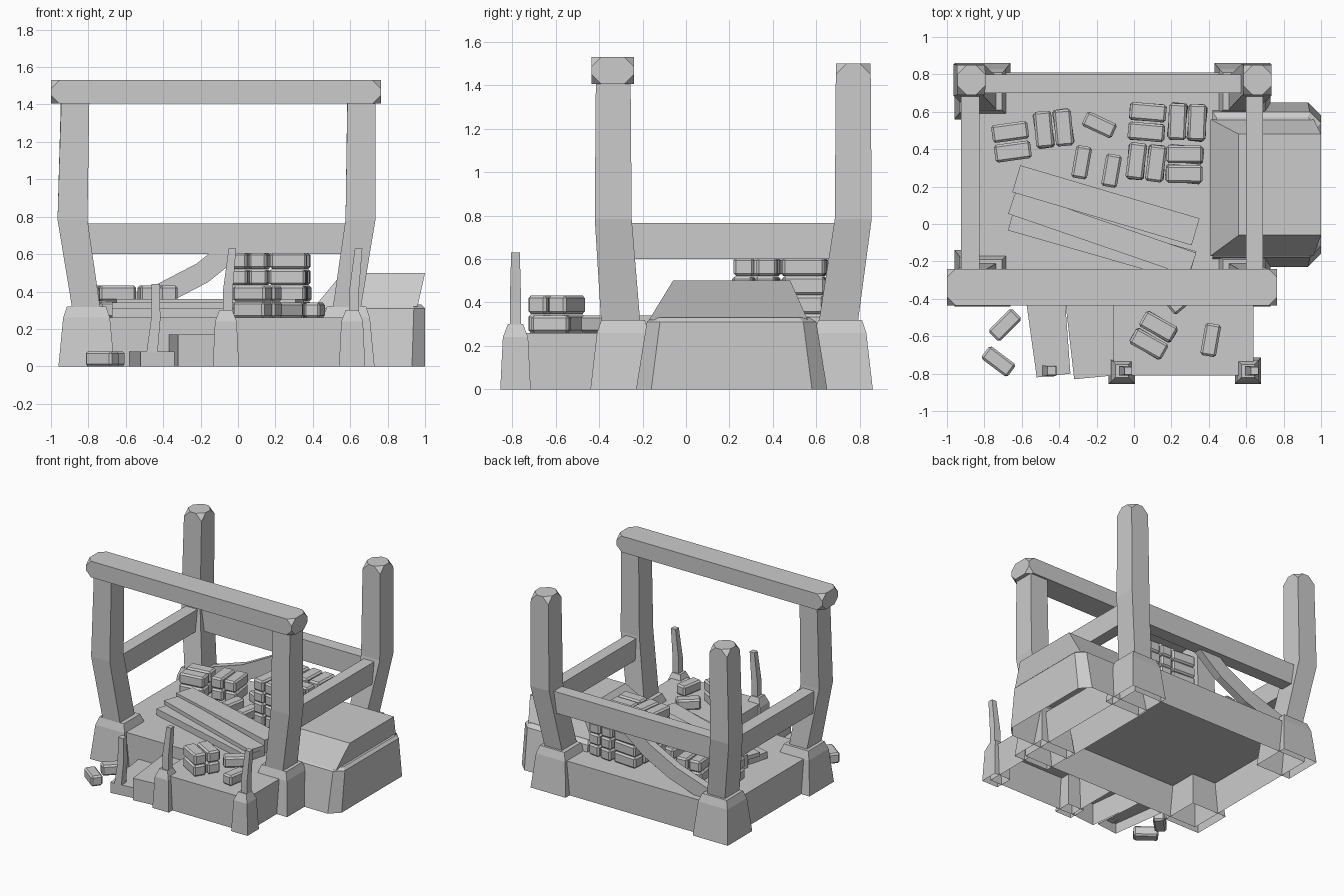
import bpy, bmesh, math, random
from mathutils import Matrix, Vector

random.seed(4)
if "Cube" in bpy.data.objects:
    bpy.data.objects.remove(bpy.data.objects["Cube"])

grey = bpy.data.materials.new("plain_grey")
grey.use_nodes = True
TONE = (0.6, 0.6, 0.6, 1)
grey.diffuse_color = TONE
grey.node_tree.nodes["Principled BSDF"].inputs["Base Color"].default_value = TONE


def finish(name, bm):
    bmesh.ops.recalc_face_normals(bm, faces=bm.faces)
    mesh = bpy.data.meshes.new(name)
    bm.to_mesh(mesh)
    bm.free()
    mesh.materials.append(grey)
    ob = bpy.data.objects.new(name, mesh)
    bpy.context.collection.objects.link(ob)
    return ob


def loft(name, rings, bottom=True, cut=0.0, cut_where=None):
    """Skin rings of points; optionally clip the corners picked by cut_where."""
    bm = bmesh.new()
    loops = [[bm.verts.new(p) for p in ring] for ring in rings]
    for a, b in zip(loops, loops[1:]):
        for i in range(len(a)):
            j = (i + 1) % len(a)
            bm.faces.new((a[i], a[j], b[j], b[i]))
    bm.faces.new(loops[-1])
    if bottom:
        bm.faces.new(loops[0][::-1])
    bmesh.ops.recalc_face_normals(bm, faces=bm.faces)
    if cut:
        corners = [v for v in bm.verts if cut_where(v.co)]
        bmesh.ops.bevel(bm, geom=corners, offset=cut, affect='VERTICES', segments=1)
    return finish(name, bm)


def rect(x0, x1, y0, y1, z):
    return [(x0, y0, z), (x1, y0, z), (x1, y1, z), (x0, y1, z)]


def box(name, x, y, z, bottom=True, **kw):
    return loft(name, [rect(*x, *y, z[0]), rect(*x, *y, z[1])], bottom, **kw)


def slab(name, centre, size, angle=0, bevel=0.0, tilt=0):
    """Turned box; z of the centre is its underside."""
    bm = bmesh.new()
    bmesh.ops.create_cube(bm, size=1)
    bmesh.ops.scale(bm, vec=size, verts=bm.verts)
    if bevel:
        bmesh.ops.bevel(bm, geom=list(bm.edges), offset=bevel, affect='EDGES', segments=1)
    at = Vector(centre) + Vector((0, 0, size[2] / 2))
    m = Matrix.Translation(at) @ Matrix.Rotation(math.radians(angle), 4, 'Z')
    bm.transform(m @ Matrix.Rotation(math.radians(tilt), 4, 'Y'))
    return finish(name, bm)


FLOOR = 0.26

# Floors, open underneath
box("main_floor", (-0.89, 0.67), (-0.39, 0.81), (0, FLOOR), bottom=False)
box("front_floor", (-0.11, 0.64), (-0.81, -0.39), (0, FLOOR), bottom=False)

# Entrance steps
loft("upper_step", [[(-0.37, -0.39, z), (-0.32, -0.83, z), (-0.11, -0.81, z), (-0.11, -0.39, z)]
                    for z in (0, 0.17)], bottom=False)
loft("lower_step", [[(-0.58, -0.39, z), (-0.52, -0.82, z), (-0.34, -0.8, z), (-0.37, -0.39, z)]
                    for z in (0, 0.08)], bottom=False)

# Corner posts and their stone footings
for side, x in (("right", -0.81), ("left", 0.58)):
    s = 1 if x > 0 else -1
    for end, y in (("front", -0.29), ("back", 0.71)):
        loft(f"{end}_{side}_footing", [
            rect(x - 0.15, x + 0.15, y - 0.15, y + 0.15, 0),
            rect(x - 0.125, x + 0.125, y - 0.12, y + 0.12, 0.26),
            rect(x - 0.105, x + 0.105, y - 0.1, y + 0.1, 0.32)], bottom=False)
        back = end == "back"
        top = 1.5 if back else 1.42
        mid = y + (0.06 if back else -0.045)
        flare, upper = x + s * 0.075, x + s * 0.07 + 0.01
        loft(f"{end}_{side}_post", [
            rect(x - 0.075, x + 0.075, y - 0.1, y + 0.08, 0.3),
            rect(flare - 0.08, flare + 0.08, mid - 0.085, mid + 0.085, 0.785),
            rect(upper - 0.075, upper + 0.075, mid - 0.08, mid + 0.08, top)],
            cut=0.05 if back else 0, cut_where=lambda c: c.z > 1.45)

# Top beam with clipped ends, and middle rails
box("top_beam", (-1, 0.765), (-0.435, -0.24), (1.405, 1.53), cut=0.045,
    cut_where=lambda c: True)
box("back_rail", (-0.88, 0.64), (0.7, 0.8), (0.6, 0.765))
box("right_rail", (-0.925, -0.825), (-0.33, 0.76), (0.6, 0.765))
box("left_rail", (0.6, 0.69), (-0.33, 0.76), (0.6, 0.765))

# Sagging brace below the back rail
path = [(0.06, 0.7), (-0.19, 0.5), (-0.42, 0.38), (-0.72, 0.28)]
loft("brace", [[(x - 0.03, y, z + 0.05) if k else (x + 0.03, y, z - 0.05)
                for k, y in ((0, 0.7), (0, 0.76), (1, 0.76), (1, 0.7))] for x, z in path])


# Side block with chamfered outer corners and a raised cap
def plan(x0, x1, y0, y1, c, z):
    return [(x0, y0, z), (x1 - c, y0, z), (x1, y0 + c, z),
            (x1, y1 - c, z), (x1 - c, y1, z), (x0, y1, z)]


loft("side_block", [plan(0.42, 1, -0.23, 0.65, 0.07, 0),
                    plan(0.42, 1, -0.18, 0.6, 0.06, 0.31),
                    plan(0.44, 0.98, -0.16, 0.57, 0.05, 0.33)], bottom=False)
loft("side_block_cap", [rect(0.41, 0.96, -0.17, 0.56, 0.32),
                        rect(0.56, 1, -0.06, 0.48, 0.5)])

# Small fence footings and stakes
for n, x in (("right", -0.065), ("left", 0.61)):
    y = -0.785
    loft(f"{n}_stake_footing", [rect(x - w, x + w, y - w, y + w, z)
         for w, z in ((0.07, 0), (0.058, 0.24), (0.035, 0.3))], bottom=False)
    loft(f"{n}_stake", [rect(x + dx - w, x + dx + w, y - w, y + w, z)
         for dx, w, z in ((0.01, 0.026, 0.29), (0.01, 0.026, 0.4), (0.035, 0.02, 0.63))])
loft("step_stake", [rect(x - w, x + w, -0.785 - w, -0.785 + w, z)
     for x, w, z in ((-0.46, 0.03, 0.07), (-0.44, 0.025, 0.25), (-0.44, 0.022, 0.44))])

# Loose floor planks
slab("lower_plank", (-0.17, -0.09, FLOOR), (1.0, 0.17, 0.05), -16)
slab("middle_plank", (-0.17, -0.05, FLOOR + 0.05), (1.02, 0.13, 0.03), -19)
slab("upper_plank", (-0.15, 0.1, FLOOR), (1.0, 0.15, 0.1), -16.5)

BRICK = (0.195, 0.095, 0.085)


def brick(name, x, y, z, angle):
    slab(name, (x, y, z), BRICK, angle, bevel=0.012)


def pair(name, x, y, angle, layers, wobble=3):
    """Two bricks side by side, repeated in layers."""
    for k in range(layers):
        a = angle + random.uniform(-wobble, wobble)
        side = Vector((-math.sin(math.radians(a)), math.cos(math.radians(a)))) * 0.053
        for s in (-1, 1):
            brick(name, x + s * side.x, y + s * side.y, FLOOR + k * 0.087, a)


# Large brick pile, each layer a pinwheel turned against the last
for k, (x, y, a) in enumerate([(0.07, 0.545, -3), (0.285, 0.545, 86),
                               (0.065, 0.33, 84), (0.27, 0.32, -3)]):
    pair("pile_brick", x, y, a, 4)

# Smaller stacks
pair("stack_brick", -0.655, 0.44, 6, 2)
pair("stack_brick", -0.43, 0.51, 97, 2)
pair("front_stack_brick", 0.105, -0.595, -30, 2)

# Scattered bricks
for x, y, z, a in [(-0.185, 0.53, FLOOR, -25), (-0.28, 0.33, FLOOR, 80),
                   (-0.12, 0.285, FLOOR, 80), (0.41, -0.62, FLOOR, 80),
                   (0.26, -0.4, FLOOR, 40), (-0.69, -0.54, 0, 45),
                   (-0.725, -0.735, 0, -37)]:
    slab("loose_brick", (x, y, z), (0.175, 0.085, 0.08), a, bevel=0.012)
